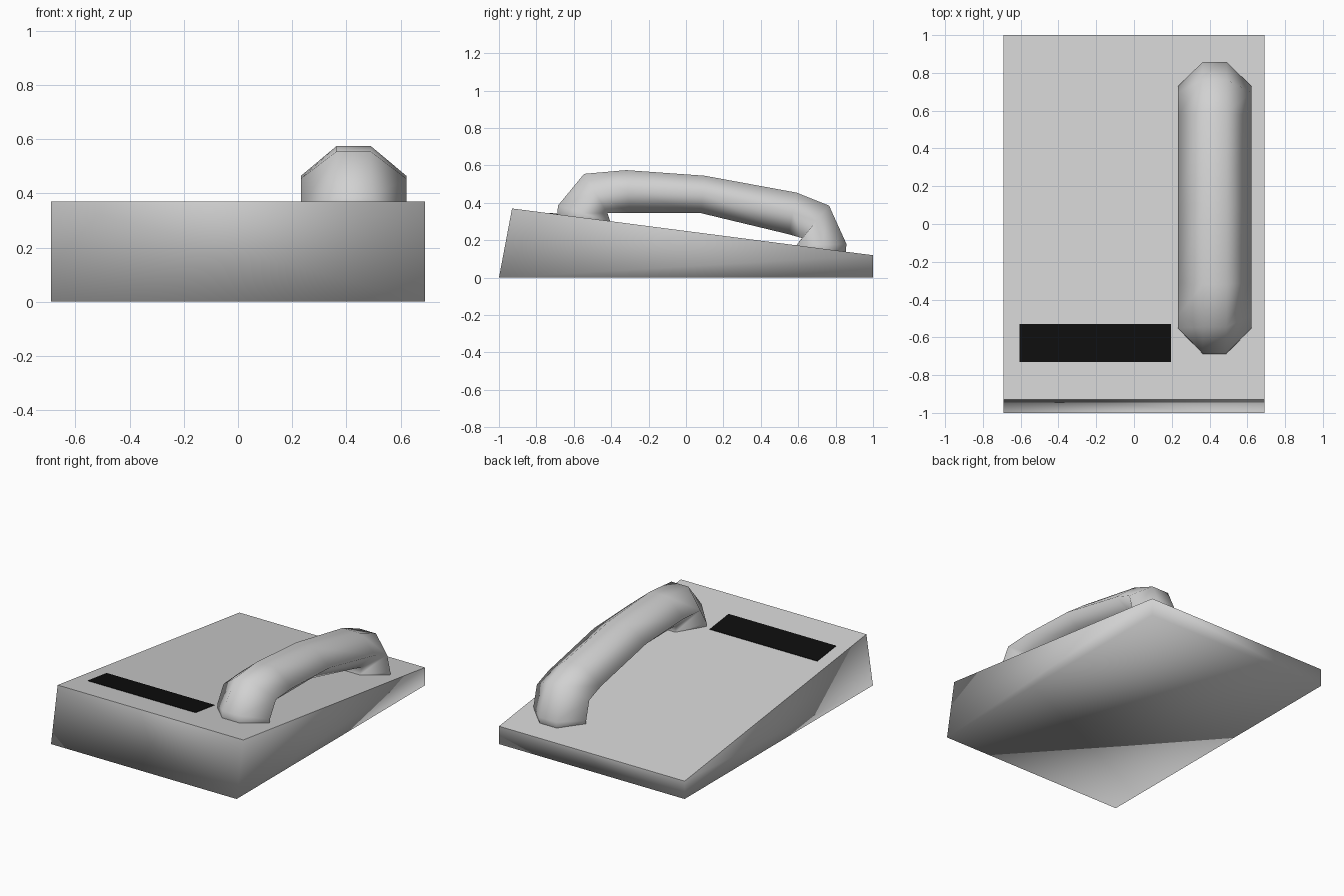
import bpy
import bmesh
import math

cube = bpy.data.objects.get("Cube")
if cube:
    bpy.data.objects.remove(cube, do_unlink=True)


def material(name, value):
    m = bpy.data.materials.new(name)
    m.use_nodes = True
    colour = (value, value, value, 1)
    m.diffuse_color = colour
    m.node_tree.nodes["Principled BSDF"].inputs["Base Color"].default_value = colour
    return m


def loft(name, rings, mat):
    """Skin closed rings of points in order and cap both ends."""
    bm = bmesh.new()
    loops = [[bm.verts.new(p) for p in ring] for ring in rings]
    n = len(loops[0])
    for a, b in zip(loops, loops[1:]):
        for i in range(n):
            j = (i + 1) % n
            bm.faces.new((a[i], a[j], b[j], b[i]))
    bm.faces.new(loops[0])
    bm.faces.new(loops[-1])
    bmesh.ops.recalc_face_normals(bm, faces=bm.faces)
    mesh = bpy.data.meshes.new(name)
    bm.to_mesh(mesh)
    bm.free()
    mesh.materials.append(mat)
    obj = bpy.data.objects.new(name, mesh)
    bpy.context.collection.objects.link(obj)
    return obj


grey = material("light grey", 0.64)
black = material("black", 0.004)


def top_z(y):
    return 0.37 - 0.25 * (y + 0.93) / 1.93


# Wedge body: soft-shaded sides with a flat sloping top
profile = [(-1, 0), (1, 0), (1, top_z(1)), (-0.93, top_z(-0.93))]
body = loft("wedge_body", [[(x, y, z) for y, z in profile] for x in (-0.69, 0.69)], grey)
for f in body.data.polygons:
    f.use_smooth = f.normal.z < 0.8

# Thin black panel lying on the slope
panel = [(-0.73, 0.003), (-0.53, 0.003), (-0.53, -0.003), (-0.73, -0.003)]
loft("black_panel", [[(x, y, top_z(y) + h) for y, h in panel] for x in (-0.605, 0.195)], black)

# Grip: hexagonal sections given by their outer and inner (y, z) points
sections = [
    ((-0.69, 0.28), (-0.405, 0.26)),
    ((-0.685, 0.385), (-0.405, 0.30)),
    ((-0.545, 0.555), (-0.42, 0.345)),
    ((-0.32, 0.575), (-0.30, 0.345)),
    ((0.10, 0.545), (0.08, 0.345)),
    ((0.59, 0.455), (0.55, 0.232)),
    ((0.765, 0.385), (0.62, 0.212)),
    ((0.858, 0.18), (0.59, 0.172)),
    ((0.85, 0.10), (0.59, 0.10)),
]
CX, HALF, FLAT = 0.427, 0.195, 0.063
rings = []
for (oy, oz), (iy, iz) in sections:
    my, mz = (oy * 0.52 + iy * 0.48, oz * 0.52 + iz * 0.48)
    rings.append([
        (CX - FLAT, oy, oz), (CX + FLAT, oy, oz), (CX + HALF, my, mz),
        (CX + FLAT, iy, iz), (CX - FLAT, iy, iz), (CX - HALF, my, mz),
    ])
grip = loft("grip_handle", rings, grey)
for f in grip.data.polygons:
    f.use_smooth = True
